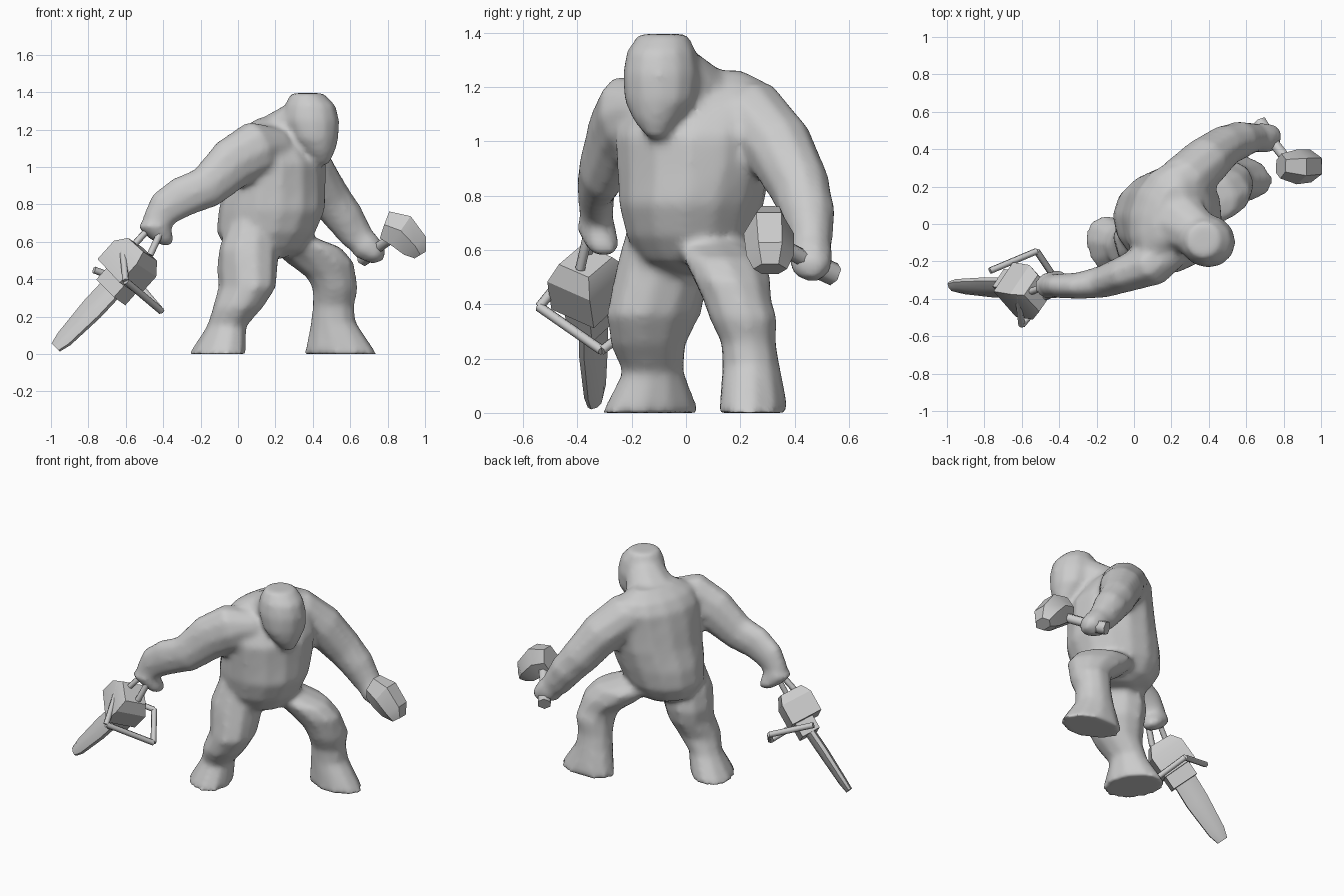
import bpy
import bmesh
from math import cos, sin, pi, radians
from mathutils import Vector

cube = bpy.data.objects.get("Cube")
if cube:
    bpy.data.objects.remove(cube, do_unlink=True)

# One clay colour for the whole figure
clay = bpy.data.materials.new("clay_grey")
clay.use_nodes = True
clay.diffuse_color = (0.6, 0.6, 0.6, 1)
shader = next(n for n in clay.node_tree.nodes if n.type == "BSDF_PRINCIPLED")
shader.inputs["Base Color"].default_value = clay.diffuse_color

UP = Vector((0, 0, 1))


def finish(name, bm, smooth_angle):
    """Turn a bmesh into a shaded object."""
    bmesh.ops.recalc_face_normals(bm, faces=bm.faces)
    mesh = bpy.data.meshes.new(name)
    bm.to_mesh(mesh)
    bm.free()
    mesh.materials.append(clay)
    obj = bpy.data.objects.new(name, mesh)
    bpy.context.collection.objects.link(obj)
    bpy.ops.object.select_all(action="DESELECT")
    obj.select_set(True)
    bpy.context.view_layer.objects.active = obj
    bpy.ops.object.shade_smooth_by_angle(angle=radians(smooth_angle))
    return obj


def loft(name, rows, hint=UP, level=False, sides=10, smooth_angle=55):
    """Skin elliptical rings (x, y, z, radius along hint, radius across).

    Level rings lie flat; the others stand square to the path.
    """
    hint = Vector(hint)
    centres = [Vector(row[:3]) for row in rows]
    bm = bmesh.new()
    rings = []
    for i, row in enumerate(rows):
        before = centres[max(i - 1, 0)]
        after = centres[min(i + 1, len(rows) - 1)]
        along = UP if level else (after - before).normalized()
        u = (hint - along * hint.dot(along)).normalized()
        v = along.cross(u)
        grow = 1 / cos(pi / sides) if sides == 4 else 1.03
        ring = []
        for k in range(sides):
            a = 2 * pi * (k + 0.5) / sides
            offset = u * cos(a) * row[3] + v * sin(a) * row[4]
            ring.append(bm.verts.new(centres[i] + offset * grow))
        rings.append(ring)
    for low, high in zip(rings, rings[1:]):
        for k in range(sides):
            n = (k + 1) % sides
            bm.faces.new((low[k], low[n], high[n], high[k]))
    bm.faces.new(rings[0])
    bm.faces.new(rings[-1])
    return finish(name, bm, smooth_angle)


def bar(name, start, end, radius, sides=6):
    """Straight rod between two points."""
    rows = [(*start, radius, radius), (*end, radius, radius)]
    return loft(name, rows, (0.3, 0.5, 0.8), sides=sides, smooth_angle=65)


def fuse(name, parts):
    """Blend overlapping parts into one continuous skin."""
    bpy.ops.object.select_all(action="DESELECT")
    for part in parts:
        part.select_set(True)
    body = parts[0]
    bpy.context.view_layer.objects.active = body
    bpy.ops.object.join()
    body.name = name
    body.modifiers.clear()
    skin = body.modifiers.new("skin", "REMESH")
    skin.mode = "VOXEL"
    skin.voxel_size = 0.018
    skin.use_smooth_shade = True
    soften = body.modifiers.new("soften", "SMOOTH")
    soften.factor = 0.5
    soften.iterations = 7
    return body


# Torso with a heavy belly, turned slightly to one side
facing = (0.95, -0.3, 0)
torso = loft("torso", [
    (.15, .03, .51, .09, .09),
    (.14, .02, .56, .2, .18),
    (.15, .02, .65, .26, .23),
    (.18, .02, .77, .28, .26),
    (.2, .03, .9, .26, .28),
    (.21, .03, 1.02, .25, .29),
    (.19, .05, 1.14, .2, .29),
    (.18, .06, 1.21, .14, .25),
    (.19, .06, 1.26, .07, .15),
], facing, level=True, sides=14)

# Neck and head with a jutting chin
neck = loft("neck", [
    (.15, .05, 1.1, .14, .18),
    (.25, .01, 1.18, .13, .16),
    (.35, -.06, 1.26, .11, .12),
])
head = loft("head", [
    (.455, -.11, 1.01, .03, .03),
    (.435, -.11, 1.08, .08, .085),
    (.41, -.095, 1.15, .125, .13),
    (.39, -.09, 1.25, .15, .14),
    (.385, -.09, 1.33, .135, .125),
    (.37, -.085, 1.395, .085, .09),
], facing, level=True, sides=12)

# Right arm, stretched out to the saw
right_arm = loft("right_arm", [
    (.22, -.12, 1.12, .09, .1),
    (.1, -.21, 1.1, .15, .12),
    (-.03, -.26, 1.02, .14, .1),
    (-.17, -.31, .89, .115, .085),
    (-.3, -.33, .84, .11, .07),
    (-.39, -.33, .78, .1, .065),
    (-.45, -.33, .7, .07, .06),
])
right_hand = loft("right_hand", [
    (-.42, -.33, .75, .06, .05),
    (-.45, -.33, .68, .09, .075),
    (-.41, -.31, .62, .07, .065),
    (-.38, -.3, .58, .03, .04),
], (1, 0, 0), level=True, sides=8)

# Left arm, hanging forward to the hammer
left_arm = loft("left_arm", [
    (.19, .12, 1.12, .09, .12),
    (.28, .24, 1.09, .14, .14),
    (.39, .34, .98, .13, .13),
    (.49, .42, .83, .115, .11),
    (.57, .45, .73, .105, .1),
    (.63, .46, .64, .09, .08),
    (.68, .46, .58, .07, .07),
])
left_hand = loft("left_hand", [
    (.64, .46, .64, .06, .06),
    (.68, .46, .58, .085, .085),
    (.74, .46, .54, .065, .075),
    (.78, .45, .53, .04, .045),
], sides=8)

# Legs in wide trousers ending in flared boots
left_leg = loft("left_leg", [
    (.24, .08, .64, .13, .13),
    (.36, .14, .57, .19, .15),
    (.44, .17, .49, .18, .14),
    (.5, .19, .41, .13, .125),
    (.52, .21, .35, .12, .125),
    (.51, .23, .26, .11, .1),
    (.51, .24, .17, .12, .105),
    (.55, .25, 0, .195, .125),
], (.97, -.2, 0), level=True)
right_leg = loft("right_leg", [
    (.08, -.08, .7, .13, .13),
    (.06, -.09, .56, .16, .16),
    (.05, -.1, .45, .18, .15),
    (.05, -.12, .36, .18, .14),
    (.0, -.14, .25, .14, .13),
    (-.06, -.12, .15, .115, .1),
    (-.11, -.13, 0, .19, .135),
], (.5, -.85, 0), level=True)

fuse("body", [torso, neck, head, right_arm, right_hand, left_arm, left_hand,
              left_leg, right_leg])

# Hammer with a blocky, tapered head
bar("hammer_shaft", (.68, .52, .52), (.82, .34, .62), .03)
bar("hammer_pommel", (.67, .545, .51), (.71, .48, .54), .042)
loft("hammer_head", [
    (.785, .31, .69, .085, .065),
    (.87, .305, .66, .105, .09),
    (.945, .31, .58, .085, .085),
    (.975, .31, .53, .04, .06),
], (.6, 0, .75), sides=6, smooth_angle=30)

# Saw: motor housing, nose block and guide blade along one axis
across = (.6, -.62, -.5)
loft("saw_body", [
    (-.51, -.37, .56, .07, .07),
    (-.55, -.365, .51, .11, .1),
    (-.64, -.35, .41, .11, .1),
], across, sides=4, smooth_angle=30)
loft("saw_nose", [
    (-.6, -.35, .42, .085, .06),
    (-.68, -.34, .33, .085, .06),
], across, sides=4, smooth_angle=30)
loft("saw_blade", [
    (-.64, -.34, .39, .075, .03),
    (-.78, -.34, .24, .075, .03),
    (-.93, -.335, .08, .055, .025),
    (-.975, -.335, .035, .035, .02),
], across, sides=8, smooth_angle=40)

# Saw guard: a bent bar looping round the housing
guard = [(-.62, -.37, .6), (-.6, -.54, .39), (-.41, -.31, .23),
         (-.52, -.145, .36), (-.77, -.25, .45)]
for start, end in zip(guard, guard[1:]):
    bar("saw_guard_bar", start, end, .018)

# Saw rear grip held in the hand
grip = [(-.55, -.36, .59), (-.46, -.33, .69), (-.41, -.36, .66), (-.47, -.39, .53)]
for start, end in zip(grip, grip[1:]):
    bar("saw_grip_bar", start, end, .018)
